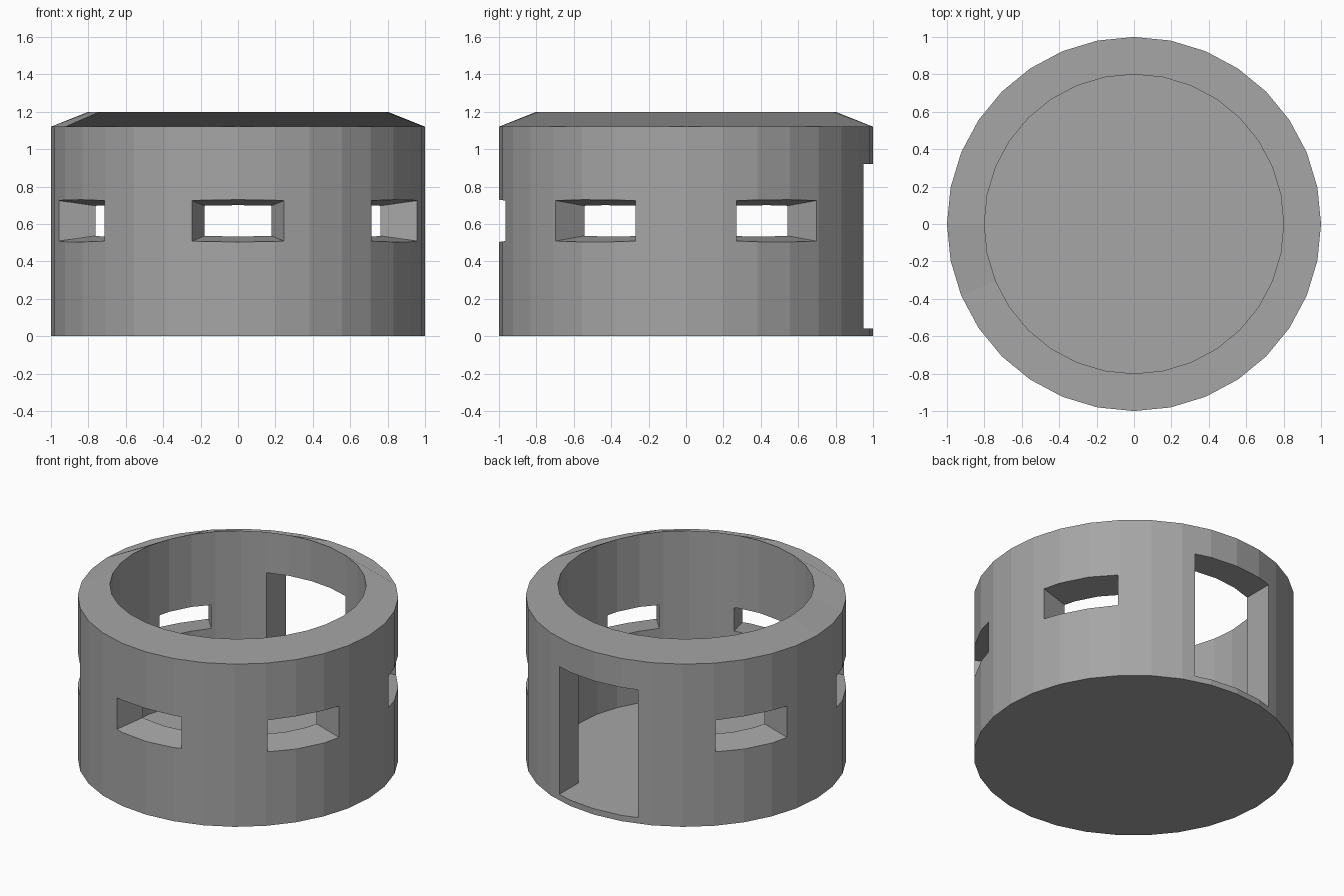
import bpy, bmesh
from math import cos, sin, pi, radians
from mathutils import Matrix, Vector

if "Cube" in bpy.data.objects:
    bpy.data.objects.remove(bpy.data.objects["Cube"])

N = 32                      # sides of the round wall
R_OUT, R_IN = 1.0, 0.8
Z_EAVE, Z_TOP, Z_FLOOR = 1.12, 1.2, 0.04

grey = bpy.data.materials.new("dark_grey")
grey.diffuse_color = (0.38, 0.38, 0.38, 1)
grey.use_nodes = True
grey.node_tree.nodes["Principled BSDF"].inputs["Base Color"].default_value = grey.diffuse_color


def make_object(name, bm):
    bmesh.ops.recalc_face_normals(bm, faces=bm.faces)
    mesh = bpy.data.meshes.new(name)
    bm.to_mesh(mesh)
    bm.free()
    mesh.materials.append(grey)
    obj = bpy.data.objects.new(name, mesh)
    bpy.context.collection.objects.link(obj)
    return obj


def ring(bm, r, z):
    return [bm.verts.new((r * cos(2 * pi * k / N), r * sin(2 * pi * k / N), z))
            for k in range(N)]


def bridge(bm, a, b):
    for k in range(N):
        j = (k + 1) % N
        bm.faces.new((a[k], a[j], b[j], b[k]))


# Round wall with floor
bm = bmesh.new()
base, eave = ring(bm, R_OUT, 0), ring(bm, R_OUT, Z_EAVE)
lip, floor = ring(bm, R_IN, Z_TOP), ring(bm, R_IN, Z_FLOOR)
bm.faces.new(base)
bm.faces.new(floor)
bridge(bm, base, eave)
bridge(bm, lip, floor)

# Sloped rim: one large C-shaped face closed by a short piece on the left
around = [k % N for k in range(18, 16 + N + 1)]
bm.faces.new([eave[k] for k in around] + [lip[k] for k in reversed(around)])
bm.faces.new([eave[k] for k in (16, 17, 18)] + [lip[k] for k in (18, 17, 16)])
wall = make_object("round_wall", bm)


def opening(bm, angle, near, far):
    """Tapered block along a radius; near/far = (distance, half width, z0, z1)."""
    turn = Matrix.Rotation(radians(angle), 4, 'Z')
    loops = []
    for d, w, z0, z1 in (near, far):
        pts = ((d, -w, z0), (d, w, z0), (d, w, z1), (d, -w, z1))
        loops.append([bm.verts.new(turn @ Vector(p)) for p in pts])
    a, b = loops
    bm.faces.new(a)
    bm.faces.new(b)
    for i in range(4):
        j = (i + 1) % 4
        bm.faces.new((a[i], a[j], b[j], b[i]))


# Five splayed windows and one straight doorway
bm = bmesh.new()
for angle in (-90, -30, 30, 150, 210):
    opening(bm, angle, (0.68, 0.143, 0.551, 0.683), (1.08, 0.288, 0.492, 0.742))
opening(bm, 90, (0.6, 0.3, Z_FLOOR, 0.92), (1.1, 0.3, Z_FLOOR, 0.92))
cutter = make_object("opening_cutter", bm)
cutter.hide_render = True
cutter.display_type = 'WIRE'

cut = wall.modifiers.new("openings", 'BOOLEAN')
cut.operation = 'DIFFERENCE'
cut.solver = 'EXACT'
cut.object = cutter
